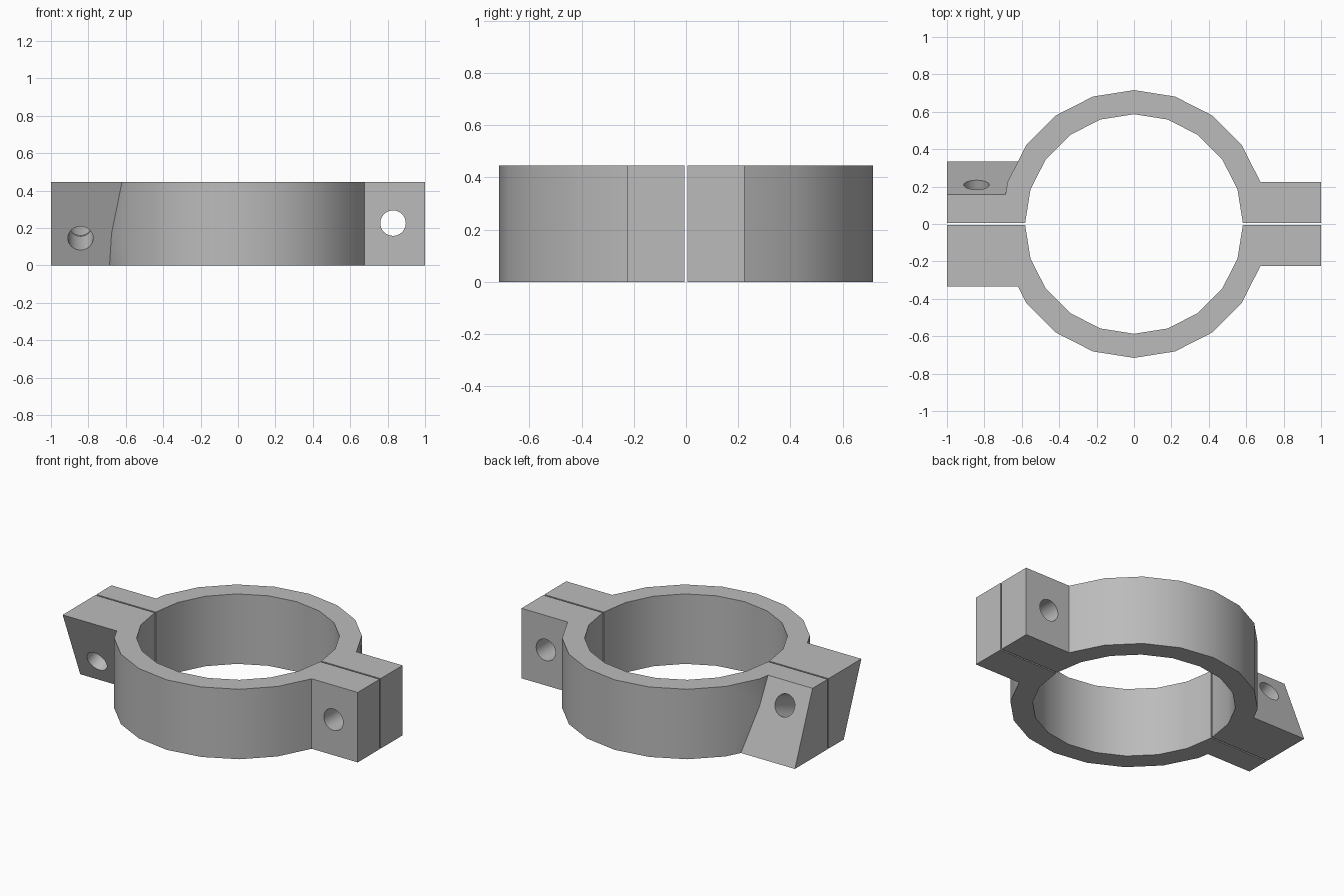
import bpy, bmesh, math
from mathutils import Matrix, Vector

cube = bpy.data.objects.get("Cube")
if cube:
    bpy.data.objects.remove(cube, do_unlink=True)

H = 0.445                     # clamp height
GAP = 0.005                   # half of the split between the two halves
R_OUT, R_IN = 0.711, 0.582
STEPS = 10                    # facets per half ring
LUG_Y = 0.225                 # straight lug depth
WIDE, NARROW = 0.334, 0.157   # slanted lug depth at its two edges

grey = bpy.data.materials.new("clamp_grey")
grey.use_nodes = True
grey.diffuse_color = (0.5, 0.5, 0.5, 1)
grey.node_tree.nodes["Principled BSDF"].inputs["Base Color"].default_value = (0.5, 0.5, 0.5, 1)


def prism(name, points, offset):
    """Extrude a closed planar outline along an offset."""
    bm = bmesh.new()
    face = bm.faces.new([bm.verts.new(p) for p in points])
    top = bmesh.ops.extrude_face_region(bm, geom=[face])
    verts = [v for v in top["geom"] if isinstance(v, bmesh.types.BMVert)]
    bmesh.ops.translate(bm, verts=verts, vec=Vector(offset))
    bmesh.ops.recalc_face_normals(bm, faces=bm.faces)
    return to_object(name, bm)


def to_object(name, bm):
    mesh = bpy.data.meshes.new(name)
    bm.to_mesh(mesh)
    bm.free()
    mesh.materials.append(grey)
    obj = bpy.data.objects.new(name, mesh)
    bpy.context.collection.objects.link(obj)
    return obj


def bolt_cutter(name, location, tilt):
    """Long cylinder lying along y, tilted about x."""
    bm = bmesh.new()
    place = Matrix.Translation(location) @ Matrix.Rotation(tilt + math.pi / 2, 4, 'X')
    bmesh.ops.create_cone(bm, cap_ends=True, segments=32, radius1=0.068,
                          radius2=0.068, depth=1.1, matrix=place)
    obj = to_object(name, bm)
    obj.hide_render = True
    return obj


def apply_boolean(target, tool, operation):
    mod = target.modifiers.new(operation.lower(), 'BOOLEAN')
    mod.operation, mod.object, mod.solver = operation, tool, 'EXACT'
    bpy.ops.object.select_all(action='DESELECT')
    target.select_set(True)
    bpy.context.view_layer.objects.active = target
    bpy.ops.object.modifier_apply(modifier=mod.name)


def arc(radius, first, last):
    return [(radius * math.cos(math.pi * i / STEPS),
             GAP + radius * math.sin(math.pi * i / STEPS), 0)
            for i in range(first, last + 1)]


def half_clamp(name):
    # half ring with the straight lug on the +x side
    outline = [(1, GAP, 0), (1, LUG_Y, 0)]
    outline += arc(R_OUT, 1, STEPS) + arc(R_IN, 0, STEPS)[::-1]
    half = prism(name, outline, (0, 0, H))
    # slanted lug on the -x side
    profile = [(-1, GAP, 0), (-1, WIDE, 0), (-1, NARROW, H), (-1, GAP, H)]
    lug = prism("slanted_lug", profile, (0.4, 0, 0))
    apply_boolean(half, lug, 'UNION')
    bpy.data.objects.remove(lug, do_unlink=True)
    return half


back_half = half_clamp("back_half_clamp")
front_half = half_clamp("front_half_clamp")
# the front half is the same part turned half a turn about the x axis
front_half.data.transform(Matrix.Translation((0, 0, H)) @ Matrix.Rotation(math.pi, 4, 'X'))

# bolt holes: one level, one square to the slanted faces
slant = math.atan2(WIDE - NARROW, H)
cutters = [bolt_cutter("level_bolt_cutter", (0.829, 0, 0.226), 0),
           bolt_cutter("slanted_bolt_cutter", (-0.842, 0, 0.231), slant)]
for half in (back_half, front_half):
    for cutter in cutters:
        apply_boolean(half, cutter, 'DIFFERENCE')
    bpy.ops.object.shade_smooth_by_angle(angle=math.radians(22))
for cutter in cutters:
    bpy.data.objects.remove(cutter, do_unlink=True)
